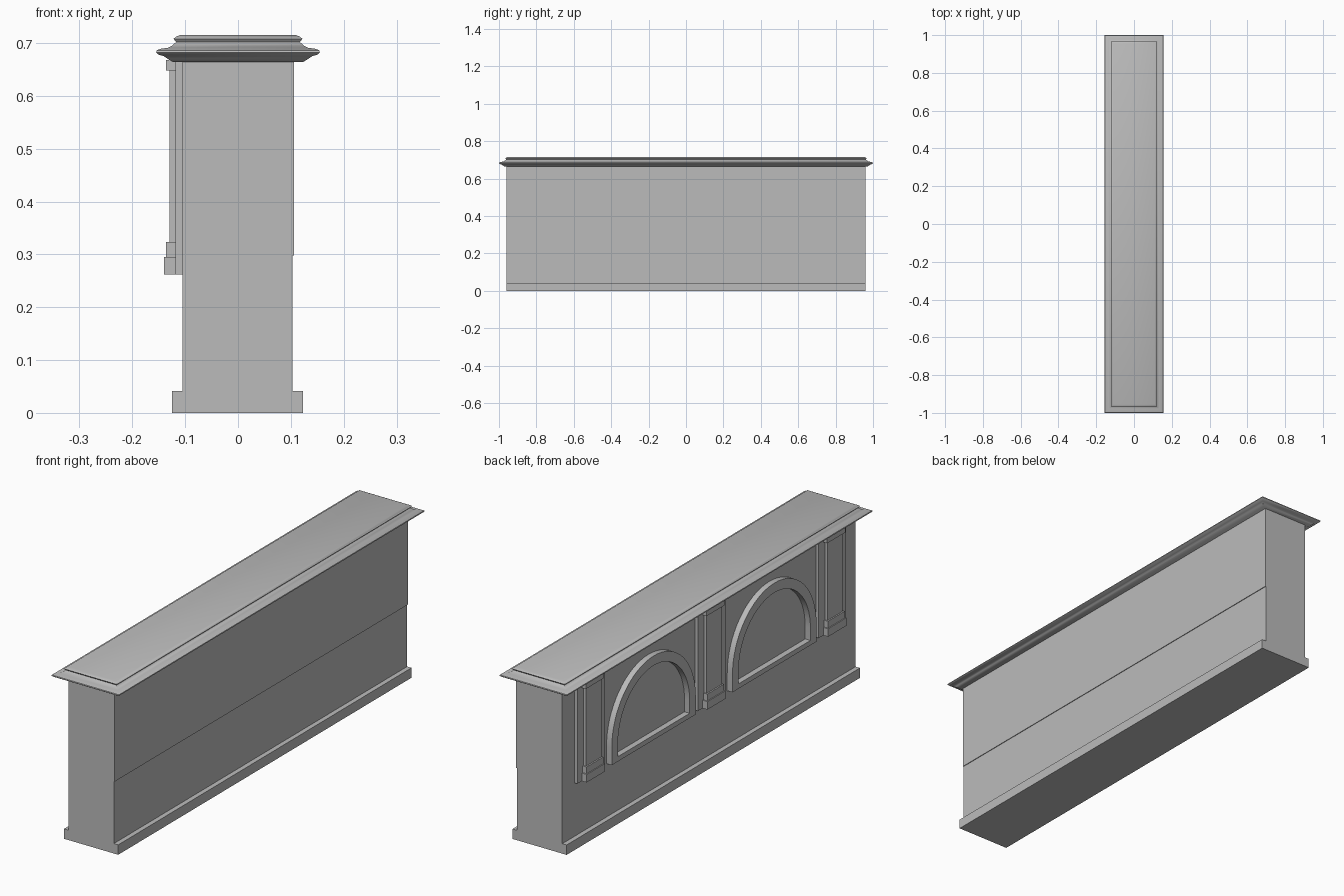
import bpy, bmesh
from math import pi, cos, sin, radians

cube = bpy.data.objects.get("Cube")
if cube:
    bpy.data.objects.remove(cube, do_unlink=True)

stone = bpy.data.materials.new("grey_stone")
stone.use_nodes = True
GREY = (0.5, 0.5, 0.5, 1)
stone.diffuse_color = GREY
stone.node_tree.nodes["Principled BSDF"].inputs["Base Color"].default_value = GREY

WALL = -0.105          # decorated face
HALF = 0.96            # half length of the wall
SILL = 0.262           # underside of the ornaments


def finish(name, bm):
    bmesh.ops.recalc_face_normals(bm, faces=bm.faces)
    mesh = bpy.data.meshes.new(name)
    bm.to_mesh(mesh)
    bm.free()
    mesh.materials.append(stone)
    obj = bpy.data.objects.new(name, mesh)
    bpy.context.collection.objects.link(obj)
    return obj


def box(name, x0, x1, y0, y1, z0, z1):
    bm = bmesh.new()
    bmesh.ops.create_cube(bm, size=1)
    for v in bm.verts:
        v.co = ((x0 + x1) / 2 + v.co.x * (x1 - x0),
                (y0 + y1) / 2 + v.co.y * (y1 - y0),
                (z0 + z1) / 2 + v.co.z * (z1 - z0))
    return finish(name, bm)


def smooth(obj, angle):
    bpy.ops.object.select_all(action="DESELECT")
    obj.select_set(True)
    bpy.context.view_layer.objects.active = obj
    bpy.ops.object.shade_smooth_by_angle(angle=radians(angle))


def cornice():
    # moulding profile: half width, height; mitred around the rectangle
    profile = [(0.123, 0.664), (0.133, 0.670), (0.140, 0.675), (0.150, 0.678),
               (0.155, 0.682), (0.154, 0.686), (0.147, 0.689), (0.133, 0.691),
               (0.125, 0.695), (0.117, 0.702), (0.122, 0.708), (0.117, 0.712),
               (0.110, 0.715)]
    bm = bmesh.new()
    rings = [[bm.verts.new((sx * w, sy * (w + 0.845), z))
              for sx, sy in ((-1, -1), (1, -1), (1, 1), (-1, 1))]
             for w, z in profile]
    for low, high in zip(rings, rings[1:]):
        for i in range(4):
            j = (i + 1) % 4
            bm.faces.new((low[i], low[j], high[j], high[i]))
    bm.faces.new(rings[0])
    bm.faces.new(rings[-1])
    smooth(finish("cornice", bm), 40)


def arch_outline(radius, bottom, spring, segments=32):
    points = [(radius, bottom)]
    points += [(radius * cos(pi * i / segments), spring + radius * sin(pi * i / segments))
               for i in range(segments + 1)]
    return points + [(-radius, bottom)]


def arch(name, centre):
    # raised frame: outer and inner outlines joined front to back
    spring = 0.335
    outer = arch_outline(0.275, SILL, spring)
    inner = arch_outline(0.235, SILL + 0.02, spring)
    bm = bmesh.new()
    loops = [[bm.verts.new((x, centre + y, z)) for y, z in outline]
             for outline, x in ((outer, WALL), (outer, WALL - 0.024),
                                (inner, WALL - 0.024), (inner, WALL))]
    count = len(outer)
    for a, b in zip(loops, loops[1:]):
        for i in range(count):
            j = (i + 1) % count
            bm.faces.new((a[i], a[j], b[j], b[i]))
    smooth(finish(name, bm), 30)


def pilaster(name, y):
    # part, outer face, half width, bottom, top
    for part, x, half, z0, z1 in (("back_plate", -0.118, 0.09, SILL, 0.665),
                                  ("shaft", -0.130, 0.05, 0.322, 0.65),
                                  ("capital", -0.136, 0.06, 0.648, 0.668),
                                  ("upper_foot", -0.136, 0.055, 0.295, 0.323),
                                  ("lower_foot", -0.140, 0.06, SILL, 0.295)):
        box(f"{name}_{part}", x, WALL + 0.002, y - half, y + half, z0, z1)


# wall, plinth and the slightly thicker plain upper panel
box("wall", WALL, 0.103, -HALF, HALF, 0.02, 0.668)
box("plinth", -0.125, 0.123, -HALF, HALF, 0, 0.041)
box("upper_panel", 0.09, 0.106, -HALF, HALF, 0.298, 0.667)
cornice()

for label, y in (("left", 0.79), ("middle", 0), ("right", -0.79)):
    pilaster(f"{label}_pilaster", y)
for label, y in (("left", 0.395), ("right", -0.395)):
    arch(f"{label}_arch", y)
